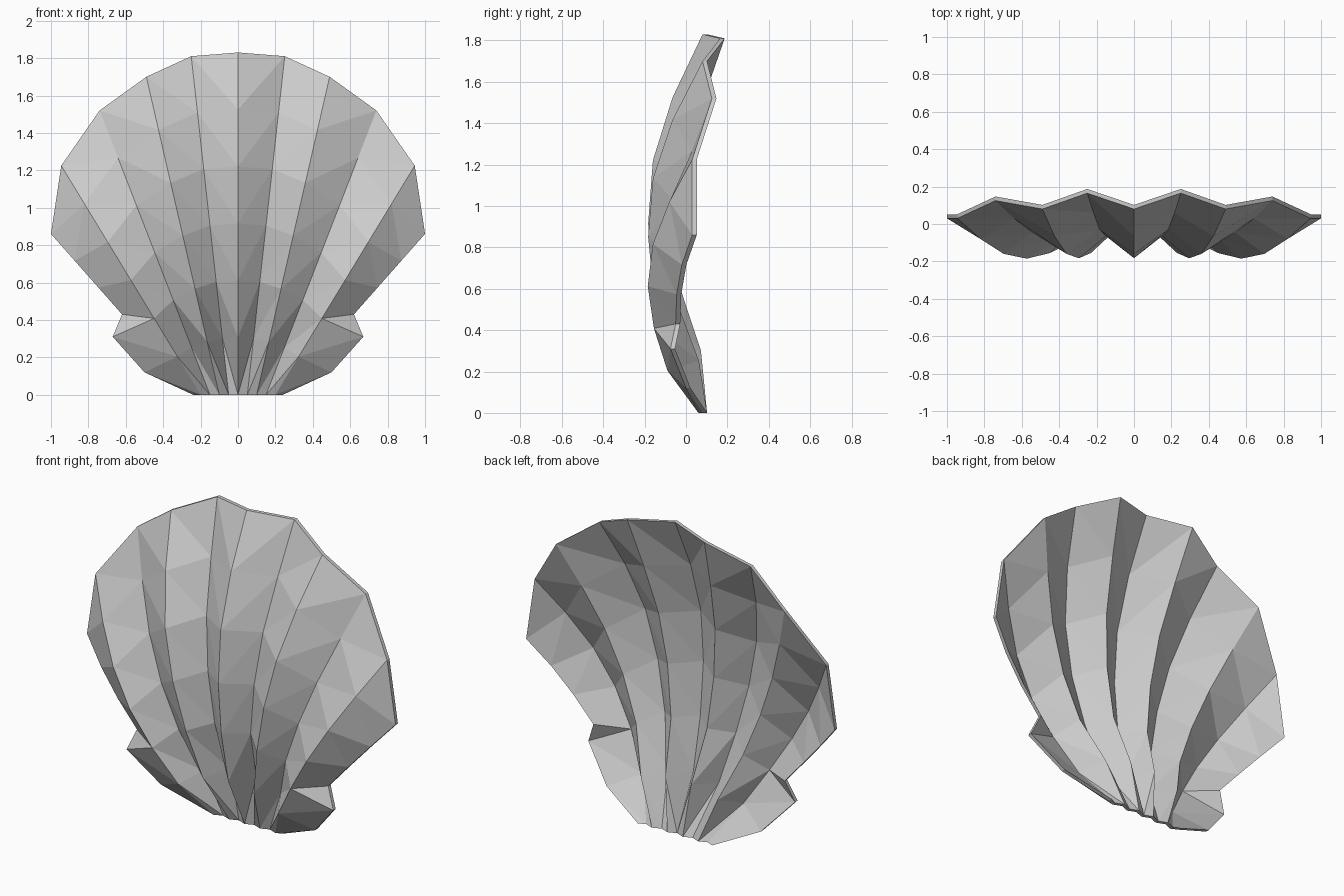
import bpy, bmesh
from mathutils import Vector

if "Cube" in bpy.data.objects:
    bpy.data.objects.remove(bpy.data.objects["Cube"])

ROWS = 6
THICK = 0.022

# Each rib line of the right half: base x, rim (x, z), depth y from hinge to rim
RIBS = [
    (0.00, (0.00, 1.83), [0.06, -0.09, -0.155, -0.183, -0.16, -0.065, 0.08]),    # centre ridge
    (0.05, (0.25, 1.81), [0.08, 0.05, -0.05, -0.065, -0.03, 0.06, 0.165]),       # valley
    (0.10, (0.49, 1.70), [0.06, -0.09, -0.155, -0.183, -0.16, -0.065, 0.08]),    # ridge
    (0.15, (0.74, 1.52), [0.08, 0.04, -0.055, -0.075, -0.045, 0.03, 0.125]),     # valley
    (0.20, (0.945, 1.225), [0.06, -0.09, -0.155, -0.185, -0.16, -0.08, 0.03]),   # outer ridge
    (0.24, (1.00, 0.86), [0.08, 0.0, -0.075, -0.05, -0.045, -0.02, 0.03]),       # side edge
]
# The side edge flares out near the hinge to form the ears
EARS = {1: (0.50, 0.12), 2: (0.67, 0.31)}


def rib_points(index):
    base, (rx, rz), depth = RIBS[index]
    points = []
    for i, y in enumerate(depth):
        t = i / ROWS
        x, z = base + (rx - base) * t, rz * t
        if index == len(RIBS) - 1 and i in EARS:
            x, z = EARS[i]
        points.append(Vector((x, y, z)))
    return points


bm = bmesh.new()
columns = {}
for j in range(len(RIBS)):
    pts = rib_points(j)
    columns[j] = [bm.verts.new(p) for p in pts]
    if j:
        columns[-j] = [bm.verts.new((-p.x, p.y, p.z)) for p in pts]

# Folded fan surface, triangulated symmetrically
for j in range(len(RIBS) - 1):
    for side in (1, -1):
        a, b = columns[j * side], columns[(j + 1) * side]
        for i in range(ROWS):
            for tri in ((a[i], b[i], b[i + 1]), (a[i], b[i + 1], a[i + 1])):
                bm.faces.new(tri if side == 1 else tri[::-1])

# Give the shell its thickness by extruding the sheet backwards
front = bm.faces[:]
back = bmesh.ops.extrude_face_region(bm, geom=front, use_keep_orig=True)
bmesh.ops.translate(bm, vec=(0, THICK, 0),
                    verts=[g for g in back["geom"] if isinstance(g, bmesh.types.BMVert)])
bmesh.ops.recalc_face_normals(bm, faces=bm.faces[:])

mesh = bpy.data.meshes.new("scallop_shell")
bm.to_mesh(mesh)
bm.free()
shell = bpy.data.objects.new("scallop_shell", mesh)
bpy.context.collection.objects.link(shell)
